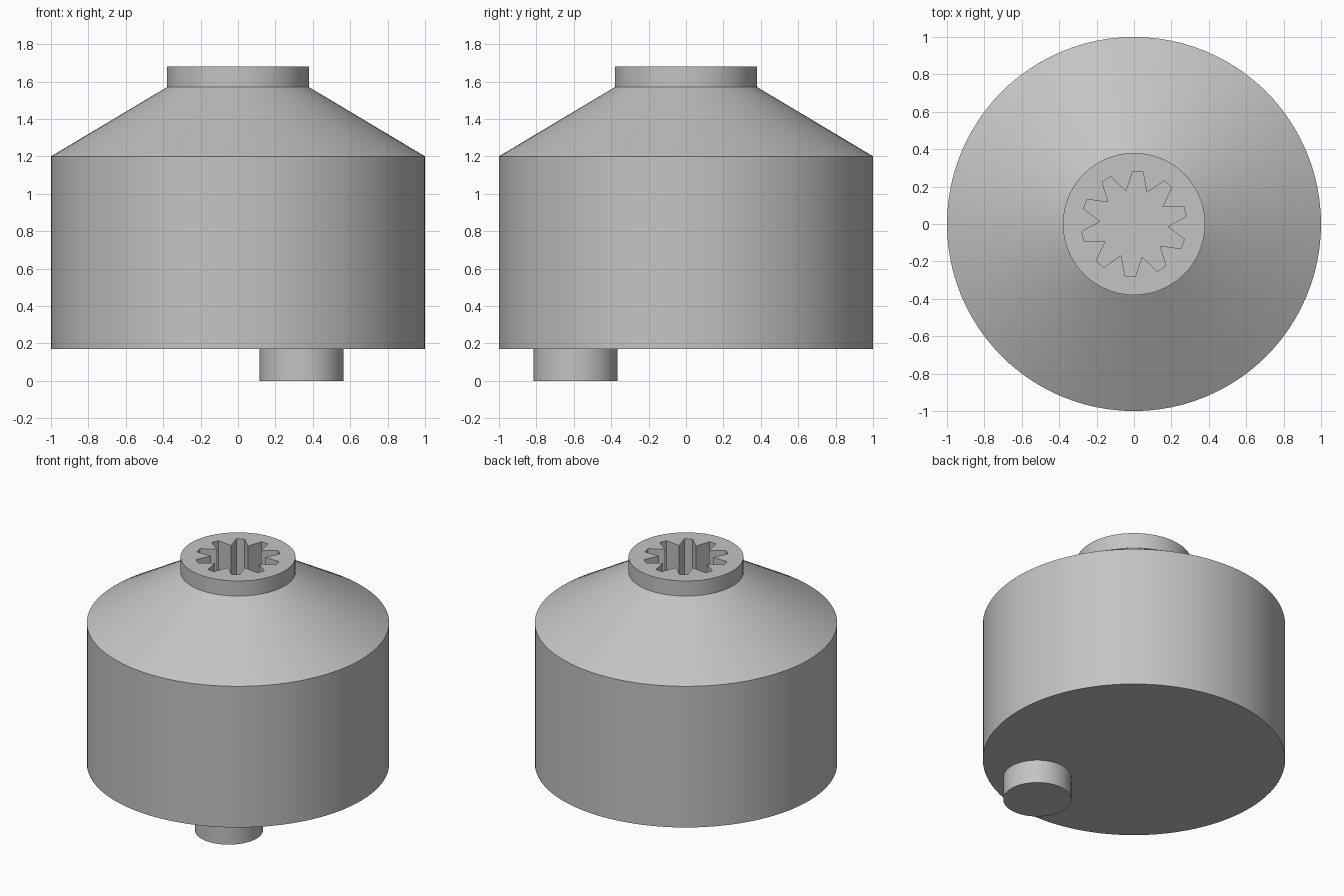
import bpy, bmesh, math

if "Cube" in bpy.data.objects:
    bpy.data.objects.remove(bpy.data.objects["Cube"])

SEGMENTS = 96
TEETH = 10

grey = bpy.data.materials.new("plain grey")
grey.diffuse_color = (0.55, 0.55, 0.55, 1)
grey.use_nodes = True
grey.node_tree.nodes["Principled BSDF"].inputs["Base Color"].default_value = grey.diffuse_color


def polar(r, degrees):
    a = math.radians(degrees)
    return r * math.cos(a), r * math.sin(a)


def circle(r):
    return [polar(r, 360 * i / SEGMENTS) for i in range(SEGMENTS)]


def add_ring(bm, points, z):
    return [bm.verts.new((x, y, z)) for x, y in points]


def wall(bm, lower, upper):
    n = len(lower)
    for i in range(n):
        j = (i + 1) % n
        bm.faces.new((lower[i], lower[j], upper[j], upper[i]))


def loop_edges(bm, ring):
    return [bm.edges.get((ring[i - 1], ring[i])) for i in range(len(ring))]


def finish(bm, name, location=(0, 0, 0)):
    bmesh.ops.recalc_face_normals(bm, faces=bm.faces)
    mesh = bpy.data.meshes.new(name)
    bm.to_mesh(mesh)
    bm.free()
    mesh.materials.append(grey)
    obj = bpy.data.objects.new(name, mesh)
    obj.location = location
    bpy.context.collection.objects.link(obj)
    bpy.ops.object.select_all(action='DESELECT')
    obj.select_set(True)
    bpy.context.view_layer.objects.active = obj
    bpy.ops.object.shade_smooth_by_angle(angle=math.radians(25))
    return obj


# Body: drum, sloping shoulder and collar as one turned profile
bm = bmesh.new()
profile = [(1.0, 0.17), (1.0, 1.2), (0.38, 1.57), (0.38, 1.68)]
rings = [add_ring(bm, circle(r), z) for r, z in profile]
for lower, upper in zip(rings, rings[1:]):
    wall(bm, lower, upper)
bm.faces.new(rings[0])

# Toothed socket sunk into the collar: blunt grooves between pointed ribs
star = []
for i in range(TEETH):
    a = 85.7 + 360 * i / TEETH
    star += [polar(0.282, a - 5.5), polar(0.282, a + 5.5),
             polar(0.18, a + 180 / TEETH)]
socket_floor = add_ring(bm, star, 1.2)
socket_rim = add_ring(bm, star, 1.68)
wall(bm, socket_floor, socket_rim)
bm.faces.new(socket_floor)

# Flat collar top around the socket opening
bmesh.ops.triangle_fill(bm, use_beauty=True, normal=(0, 0, 1),
                        edges=loop_edges(bm, rings[-1]) + loop_edges(bm, socket_rim))
finish(bm, "body")

# Off-centre peg under the drum
bm = bmesh.new()
bottom = add_ring(bm, circle(0.225), 0)
top = add_ring(bm, circle(0.225), 0.19)
wall(bm, bottom, top)
bm.faces.new(bottom)
bm.faces.new(top)
finish(bm, "peg", (0.34, -0.59, 0))
